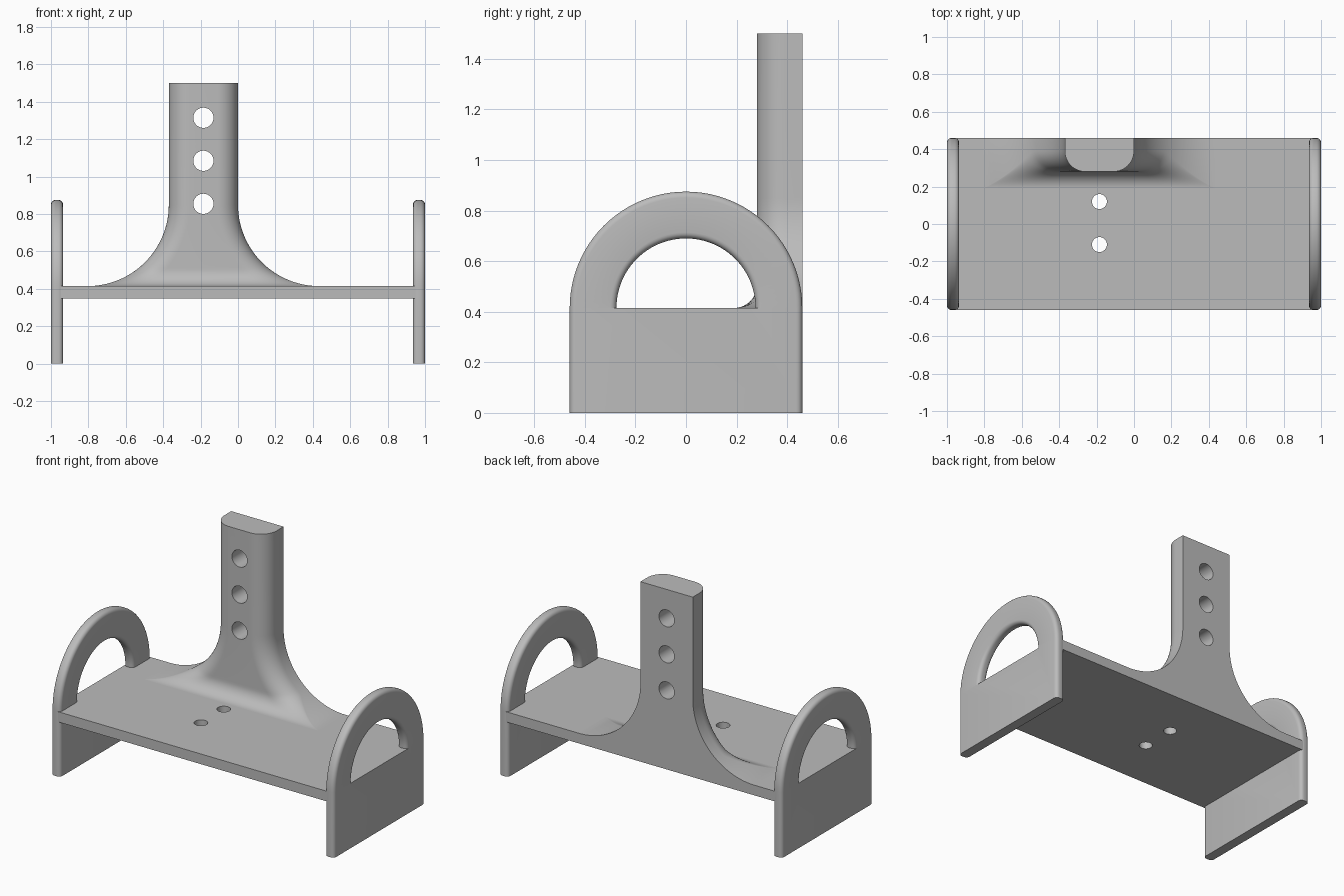
import bpy, bmesh, math

cube = bpy.data.objects.get("Cube")
if cube:
    bpy.data.objects.remove(cube)

grey = bpy.data.materials.new("plain_grey")
grey.use_nodes = True
COLOUR = (0.5, 0.5, 0.5, 1)
grey.diffuse_color = COLOUR
grey.node_tree.nodes["Principled BSDF"].inputs["Base Color"].default_value = COLOUR

DECK, UNDER = 0.415, 0.35      # top and bottom of the plate
HALF_Y = 0.46                  # half depth of the plate
INNER_X = 0.935                # inside face of the end panels
POST_X, POST_HALF = -0.185, 0.185


def finish(bm, name):
    bmesh.ops.recalc_face_normals(bm, faces=bm.faces)
    mesh = bpy.data.meshes.new(name)
    bm.to_mesh(mesh)
    bm.free()
    mesh.materials.append(grey)
    obj = bpy.data.objects.new(name, mesh)
    bpy.context.collection.objects.link(obj)
    return obj


def smooth(obj):
    bpy.ops.object.select_all(action="DESELECT")
    obj.select_set(True)
    bpy.context.view_layer.objects.active = obj
    bpy.ops.object.shade_smooth_by_angle(angle=math.radians(35))


def drill(obj, centres, radius, along_y):
    """Cut round holes through obj, then drop the cutters."""
    cutters = []
    for c in centres:
        turn = (math.pi / 2, 0, 0) if along_y else (0, 0, 0)
        bpy.ops.mesh.primitive_cylinder_add(vertices=40, radius=radius, depth=0.6,
                                            location=c, rotation=turn)
        cutter = bpy.context.object
        cutter.name = "hole_cutter"
        cutter.hide_render = True
        cutter.data.materials.append(grey)
        cutters.append(cutter)
        mod = obj.modifiers.new("hole", "BOOLEAN")
        mod.operation, mod.solver, mod.object = "DIFFERENCE", "EXACT", cutter
    bpy.context.view_layer.update()
    graph = bpy.context.evaluated_depsgraph_get()
    cut = bpy.data.meshes.new_from_object(obj.evaluated_get(graph))
    obj.modifiers.clear()
    obj.data = cut
    for cutter in cutters:
        bpy.data.objects.remove(cutter)


# Flat plate between the end panels, with two screw holes
bm = bmesh.new()
bmesh.ops.create_cube(bm, size=1)
for v in bm.verts:
    v.co.x *= 2 * INNER_X + 0.03
    v.co.y *= 2 * HALF_Y
    v.co.z = UNDER if v.co.z < 0 else DECK
plate = finish(bm, "base_plate")
drill(plate, [(POST_X, y, 0.38) for y in (0.12, -0.11)], 0.04, False)
smooth(plate)


# End panels: square below, arched handle above, rounded long edges
def end_panel(name, side):
    bm = bmesh.new()
    steps = 48

    def arc(r):
        return [bm.verts.new((side * INNER_X, r * math.cos(math.pi * i / steps),
                              DECK + r * math.sin(math.pi * i / steps)))
                for i in range(steps + 1)]
    outer, inner = arc(HALF_Y), arc(0.275)
    for i in range(steps):
        bm.faces.new((outer[i], outer[i + 1], inner[i + 1], inner[i]))
    feet = [bm.verts.new((side * INNER_X, y, 0)) for y in (-HALF_Y, HALF_Y)]
    bm.faces.new((outer[0], inner[0], inner[-1], outer[-1], *feet))
    ext = bmesh.ops.extrude_face_region(bm, geom=bm.faces[:])
    for v in ext["geom"]:
        if isinstance(v, bmesh.types.BMVert):
            v.co.x = side
    bmesh.ops.recalc_face_normals(bm, faces=bm.faces)
    rims = []
    for e in bm.edges:
        a, b = (v.co for v in e.verts)
        flat = abs(a.z - b.z) < 1e-4 and abs(a.y - b.y) > 0.4   # foot and opening sill
        across = abs(a.x - b.x) > 0.01
        if not flat and not across and e.calc_face_angle(0) > 1:
            rims.append(e)
    bmesh.ops.bevel(bm, geom=rims, offset=0.024, segments=5, profile=0.5, affect="EDGES")
    smooth(finish(bm, name))


end_panel("right_end_panel", -1)
end_panel("left_end_panel", 1)


# Upright post: rounded front corners, flaring out into the plate
FLARE, ROUND, FILLET = 0.435, 0.11, 0.09
SPRING = DECK + FLARE


def section(z):
    """Closed outline of the post at height z."""
    drop = max(0, min(FLARE, SPRING - z))
    wide = POST_HALF + FLARE - math.sqrt(FLARE ** 2 - drop ** 2)
    flat = POST_HALF + FLARE - math.sqrt((FLARE + ROUND) ** 2 - drop ** 2)
    front, depth = 0.28, ROUND
    low = max(0, min(FILLET, DECK + FILLET - z))
    if low > 0:
        front += math.sqrt(FILLET ** 2 - low ** 2) - FILLET
        depth *= 1 - low / FILLET
    depth = max(depth, 0.001)
    half = [(wide, HALF_Y)]
    for i in range(13):
        a = math.pi / 2 * i / 12
        half.append((flat + (wide - flat) * math.cos(a),
                     front + depth * (1 - math.sin(a))))
    pts = half + [(-x, y) for x, y in reversed(half)]
    return [(POST_X + x, y, z) for x, y in pts]


heights = [1.5] + [SPRING - FLARE * math.sin(math.pi / 2 * i / 32) for i in range(33)]
bm = bmesh.new()
rings = [[bm.verts.new(p) for p in section(z)] for z in heights]
rings.append([bm.verts.new((v.co.x, v.co.y, DECK - 0.02)) for v in rings[-1]])
for upper, lower in zip(rings, rings[1:]):
    for i in range(len(upper)):
        j = (i + 1) % len(upper)
        bm.faces.new((upper[i], upper[j], lower[j], lower[i]))
bm.faces.new(rings[0])
bm.faces.new(rings[-1])
post = finish(bm, "flared_post")
drill(post, [(POST_X, 0.37, z) for z in (0.855, 1.085, 1.315)], 0.054, True)
smooth(post)
